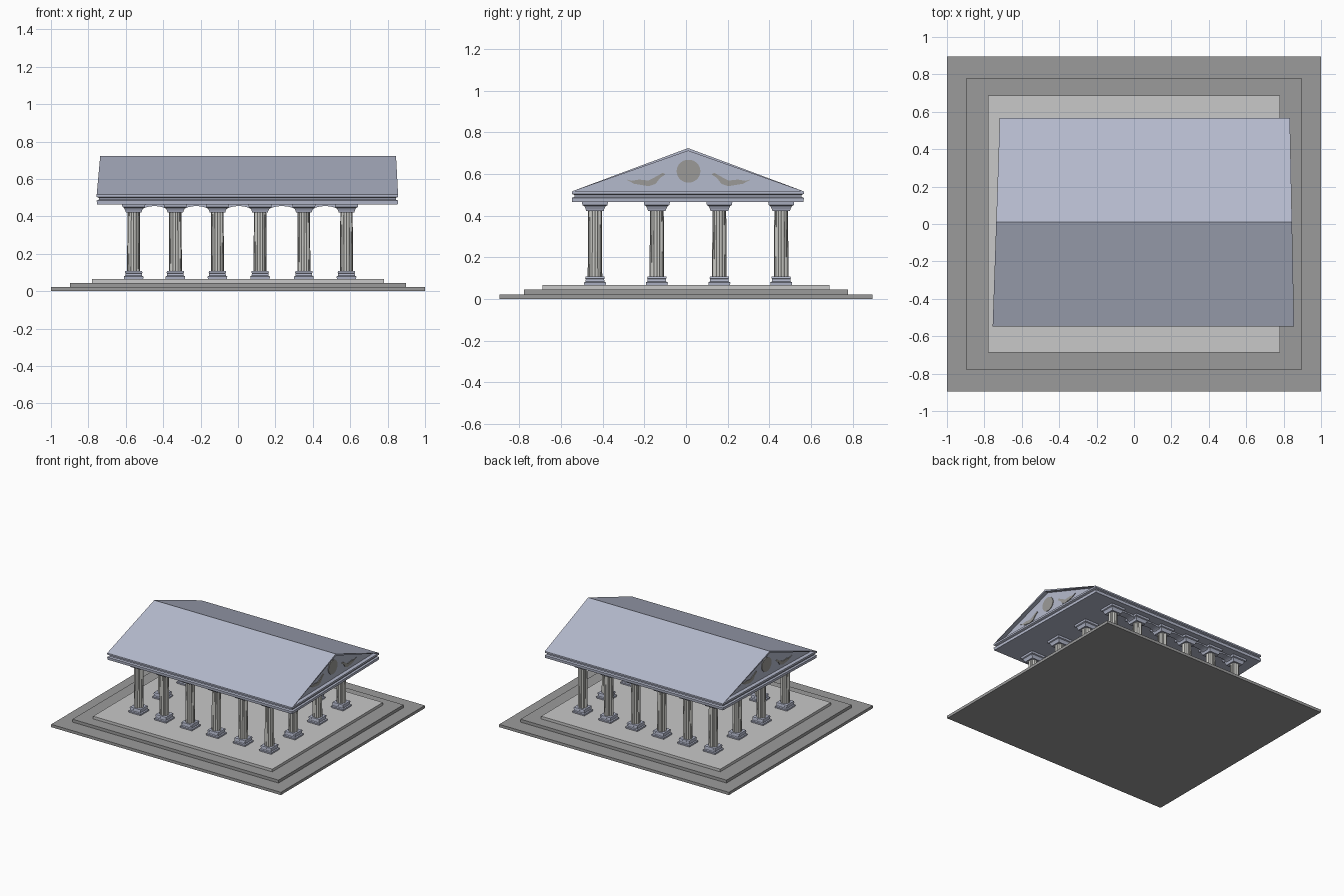
import bpy, bmesh, math
from mathutils import Vector

if "Cube" in bpy.data.objects:
    bpy.data.objects.remove(bpy.data.objects["Cube"])


def material(name, rgb):
    m = bpy.data.materials.new(name)
    m.diffuse_color = (*rgb, 1)
    m.use_nodes = True
    m.node_tree.nodes["Principled BSDF"].inputs["Base Color"].default_value = m.diffuse_color
    return m


BLUE = material("blue grey stone", (0.46, 0.49, 0.61))
PALE = material("pale floor stone", (0.58, 0.58, 0.58))
SHAFT = material("warm shaft stone", (0.58, 0.58, 0.55))
DARK = material("dark step stone", (0.33, 0.33, 0.33))
RELIEF = material("relief grey", (0.33, 0.325, 0.31))


def finish(bm, name, mat):
    bmesh.ops.recalc_face_normals(bm, faces=bm.faces)
    me = bpy.data.meshes.new(name)
    bm.to_mesh(me)
    bm.free()
    me.materials.append(mat)
    ob = bpy.data.objects.new(name, me)
    bpy.context.collection.objects.link(ob)
    return ob


def loft(name, rings, mat):
    """Closed solid through a list of equal-length point rings."""
    bm = bmesh.new()
    vs = [[bm.verts.new(p) for p in r] for r in rings]
    n = len(rings[0])
    for a, b in zip(vs, vs[1:]):
        for i in range(n):
            j = (i + 1) % n
            bm.faces.new((a[i], a[j], b[j], b[i]))
    bm.faces.new(vs[0][::-1])
    bm.faces.new(vs[-1])
    return finish(bm, name, mat)


def rect(x0, x1, y0, y1, z):
    return [(x0, y0, z), (x1, y0, z), (x1, y1, z), (x0, y1, z)]


def square_stack(name, cx, cy, profile, mat):
    return loft(name, [rect(cx - h, cx + h, cy - h, cy + h, z) for z, h in profile], mat)


# Stepped platform
for name, hx, hy, z0, z1, mat in (("lower_step", 1.0, 0.895, 0, 0.022, DARK),
                                  ("middle_step", 0.897, 0.777, 0.022, 0.045, DARK),
                                  ("floor_step", 0.78, 0.688, 0.045, 0.066, PALE)):
    loft(name, [rect(-hx, hx, -hy, hy, z) for z in (z0, z1)], mat)

# Columns around the perimeter: moulded base, fluted shaft, flared capital
XS = [-0.558, -0.335, -0.11, 0.118, 0.352, 0.58]
YS = [-0.437, -0.14, 0.16, 0.457]
BASE = [(0.064, 0.051), (0.079, 0.053), (0.083, 0.045), (0.096, 0.044), (0.098, 0.047), (0.108, 0.045)]
CAP = [(0.422, 0.042), (0.432, 0.045), (0.446, 0.052), (0.45, 0.06), (0.467, 0.063)]
FLUTES, STEPS = 16, 4


def flute_ring(cx, cy, z, r):
    pts = []
    for i in range(FLUTES * STEPS):
        a = 2 * math.pi * i / (FLUTES * STEPS)
        rr = r - 0.003 * math.sin(math.pi * (i % STEPS) / STEPS)
        pts.append((cx + rr * math.cos(a), cy + rr * math.sin(a), z))
    return pts


for x in XS:
    for y in YS:
        if x in (XS[0], XS[-1]) or y in (YS[0], YS[-1]):
            square_stack("column_base", x, y, BASE, BLUE)
            loft("column_shaft", [flute_ring(x, y, 0.105, 0.035), flute_ring(x, y, 0.425, 0.033)], SHAFT)
            square_stack("column_capital", x, y, CAP, BLUE)

# Arches between the columns of the two long sides
for y in (YS[0], YS[-1]):
    for xa, xb in zip(XS, XS[1:]):
        a, b = xa + 0.036, xb - 0.036
        mid, half = (a + b) / 2, (b - a) / 2
        prof = [(a, 0.467)]
        for i in range(17):
            t = math.pi * (1 - i / 16)
            prof.append((mid + half * math.cos(t), 0.422 + 0.033 * math.sin(t)))
        prof.append((b, 0.467))
        loft("arch", [[(px, yy, pz) for px, pz in prof] for yy in (y - 0.03, y + 0.03)], BLUE)

# The roof plan is slightly skewed: its ends shift with y
Y0, Y1, YR = -0.548, 0.566, 0.01


def end_x(side, y):
    return 0.845 - 0.02 * y if side > 0 else -0.737 + 0.034 * y


def plan(inset, z):
    return [(end_x(s, y) - s * inset, y + (inset if y < 0 else -inset), z)
            for s, y in ((-1, Y0), (1, Y0), (1, Y1), (-1, Y1))]


# Entablature with a groove under the cornice
loft("entablature", [plan(i, z) for i, z in ((0.002, 0.464), (0.0, 0.485), (0.012, 0.49),
                                             (0.012, 0.499), (0.0, 0.504), (0.0, 0.516))], BLUE)

# Gable roof with recessed pediments
RECESS = 0.03
tri = [(Y0, 0.516), (Y1, 0.516), (YR, 0.724)]
bm = bmesh.new()
ends = [[bm.verts.new((end_x(s, y), y, z)) for y, z in tri] for s in (-1, 1)]
for i in range(3):
    j = (i + 1) % 3
    bm.faces.new((ends[0][i], ends[0][j], ends[1][j], ends[1][i]))
gables = [bm.faces.new(ends[0][::-1]), bm.faces.new(ends[1])]
bmesh.ops.recalc_face_normals(bm, faces=bm.faces)
for f in gables:
    s = 1 if f.calc_center_median().x > 0 else -1
    bmesh.ops.inset_region(bm, faces=[f], thickness=0.014)
    r = bmesh.ops.extrude_discrete_faces(bm, faces=[f])
    bmesh.ops.translate(bm, vec=Vector((-s * RECESS, 0, 0)), verts=r["faces"][0].verts[:])
finish(bm, "roof", BLUE)

# Pediment relief: a disc between two mirrored scrolls
CY = 0.012
disc = [(CY + 0.057 * math.cos(i * math.pi / 16), 0.613 + 0.055 * math.sin(i * math.pi / 16))
        for i in range(32)]
scroll = [(-0.288, 0.574), (-0.25, 0.553), (-0.178, 0.541), (-0.145, 0.553), (-0.125, 0.58),
          (-0.1, 0.597), (-0.11, 0.606), (-0.148, 0.585), (-0.18, 0.568), (-0.225, 0.573), (-0.26, 0.567)]
mirrored = [(2 * CY - y, z) for y, z in scroll]
for s in (-1, 1):
    for name, pts in (("relief_disc", disc), ("relief_scroll", scroll), ("relief_scroll", mirrored)):
        loft(name, [[(end_x(s, y) - s * (RECESS + d), y, z) for y, z in pts] for d in (0.002, -0.005)], RELIEF)
